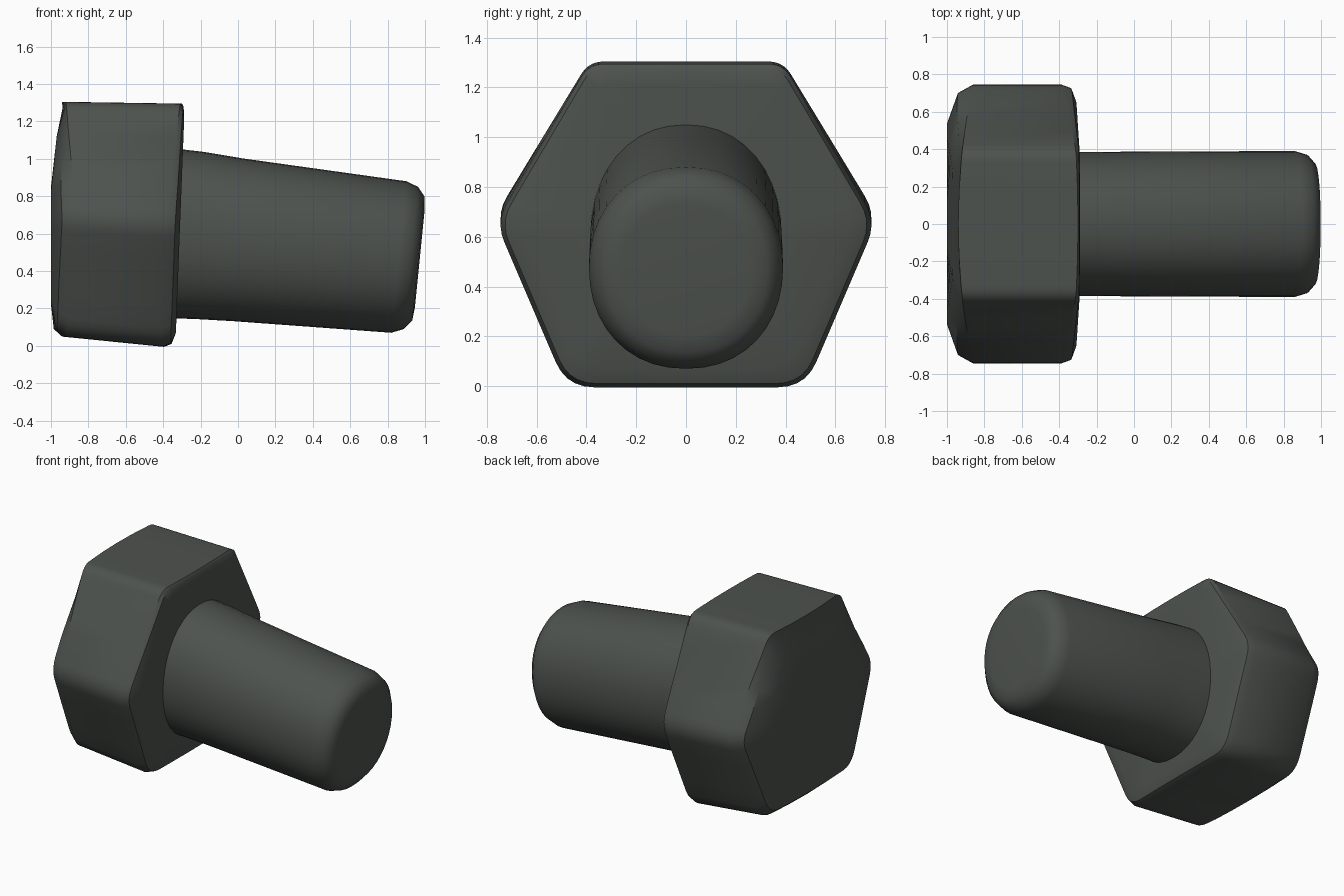
import bpy, bmesh, math
from mathutils import Vector

if "Cube" in bpy.data.objects:
    bpy.data.objects.remove(bpy.data.objects["Cube"], do_unlink=True)

steel = bpy.data.materials.new("dark_grey_green_steel")
steel.use_nodes = True
colour = (0.075, 0.085, 0.077, 1)
steel.diffuse_color = colour
steel.node_tree.nodes["Principled BSDF"].inputs["Base Color"].default_value = colour


def loft(name, rings, angle):
    """Skin a list of equal-length rings and cap both ends."""
    bm = bmesh.new()
    rows = [[bm.verts.new(p) for p in ring] for ring in rings]
    for a, b in zip(rows, rows[1:]):
        for i in range(len(a)):
            j = (i + 1) % len(a)
            bm.faces.new((a[i], a[j], b[j], b[i]))
    bm.faces.new(rows[0][::-1])
    bm.faces.new(rows[-1])
    bmesh.ops.recalc_face_normals(bm, faces=bm.faces)
    mesh = bpy.data.meshes.new(name)
    bm.to_mesh(mesh)
    bm.free()
    mesh.materials.append(steel)
    ob = bpy.data.objects.new(name, mesh)
    bpy.context.collection.objects.link(ob)
    bpy.ops.object.select_all(action="DESELECT")
    ob.select_set(True)
    bpy.context.view_layer.objects.active = ob
    bpy.ops.object.shade_smooth_by_angle(angle=math.radians(angle))
    return ob


# Hexagon outline (y, z, corner cut) with softened corners
right = [(0.39, 1.30, 0.06), (0.765, 0.665, 0.09), (0.48, 0.0, 0.11)]
corners = right + [(-y, z, c) for y, z, c in reversed(right)]
outline = []
for i, (y, z, cut) in enumerate(corners):
    p = Vector((y, z))
    a = Vector(corners[i - 1][:2])
    b = Vector(corners[(i + 1) % len(corners)][:2])
    a = p + (a - p).normalized() * cut
    b = p + (b - p).normalized() * cut
    for k in range(6):
        t = k / 5
        outline.append(a * (1 - t) ** 2 + p * 2 * t * (1 - t) + b * t * t)
    # extra points along the flat
    nxt = corners[(i + 1) % len(corners)]
    n = Vector(nxt[:2])
    end = n + (p - n).normalized() * nxt[2]
    outline += [b.lerp(end, k / 4) for k in (1, 2, 3)]


def head_ring(scale, x_rule):
    ring = []
    for p in outline:
        y, z = p.x * scale, 0.62 + (p.y - 0.62) * scale
        x = x_rule(y, z)
        back = max(0, (-0.4 - x) / 0.55)
        ring.append((x, y, 1.295 - (1.3 - z) * (1 - 0.035 * back) + 0.01 * back))
    return ring


def side(y):
    return (y / 0.75) ** 2


def front(z):
    return -0.285 - 0.05 * (1.29 - z) / 1.29


def drop(y, z):
    return 0.015 + 0.04 * side(y) + 0.045 * (1 - z / 1.3)


def back_tilt(z):
    return 0.1 * max(0, z - 0.8)


loft("bolt_head", [
    head_ring(0.3, lambda y, z: -1.0),
    head_ring(0.72, lambda y, z: -1.0 + back_tilt(z)),
    head_ring(0.94, lambda y, z: -0.985 + 0.05 * side(y) + back_tilt(z)),
    head_ring(1.0, lambda y, z: -0.94 + 0.08 * side(y)),
    head_ring(1.0, lambda y, z: front(z) - drop(y, z)),
    head_ring(0.975, lambda y, z: front(z) - 0.35 * drop(y, z)),
    head_ring(0.88, lambda y, z: front(z)),
    head_ring(0.3, lambda y, z: front(z)),
], 35)


# Drooping shank with a tilted, chamfered end
def shank_ring(x, mid, half_y, half_z, tilt):
    ring = []
    for k in range(40):
        a = math.tau * k / 40
        c, s = math.cos(a), math.sin(a)
        y = half_y * math.copysign(abs(c) ** 0.92, c)
        z = half_z * math.copysign(abs(s) ** 0.95, s)
        ring.append((x + tilt * z, y, mid + z))
    return ring


loft("bolt_shank", [
    shank_ring(-0.40, 0.605, 0.385, 0.455, 0.04),
    shank_ring(-0.20, 0.59, 0.385, 0.447, 0.04),
    shank_ring(0.0, 0.567, 0.387, 0.435, 0.06),
    shank_ring(0.86, 0.475, 0.39, 0.405, 0.1),
    shank_ring(0.925, 0.47, 0.37, 0.38, 0.1),
    shank_ring(0.965, 0.467, 0.325, 0.33, 0.1),
    shank_ring(0.972, 0.467, 0.26, 0.26, 0.1),
], 40)
